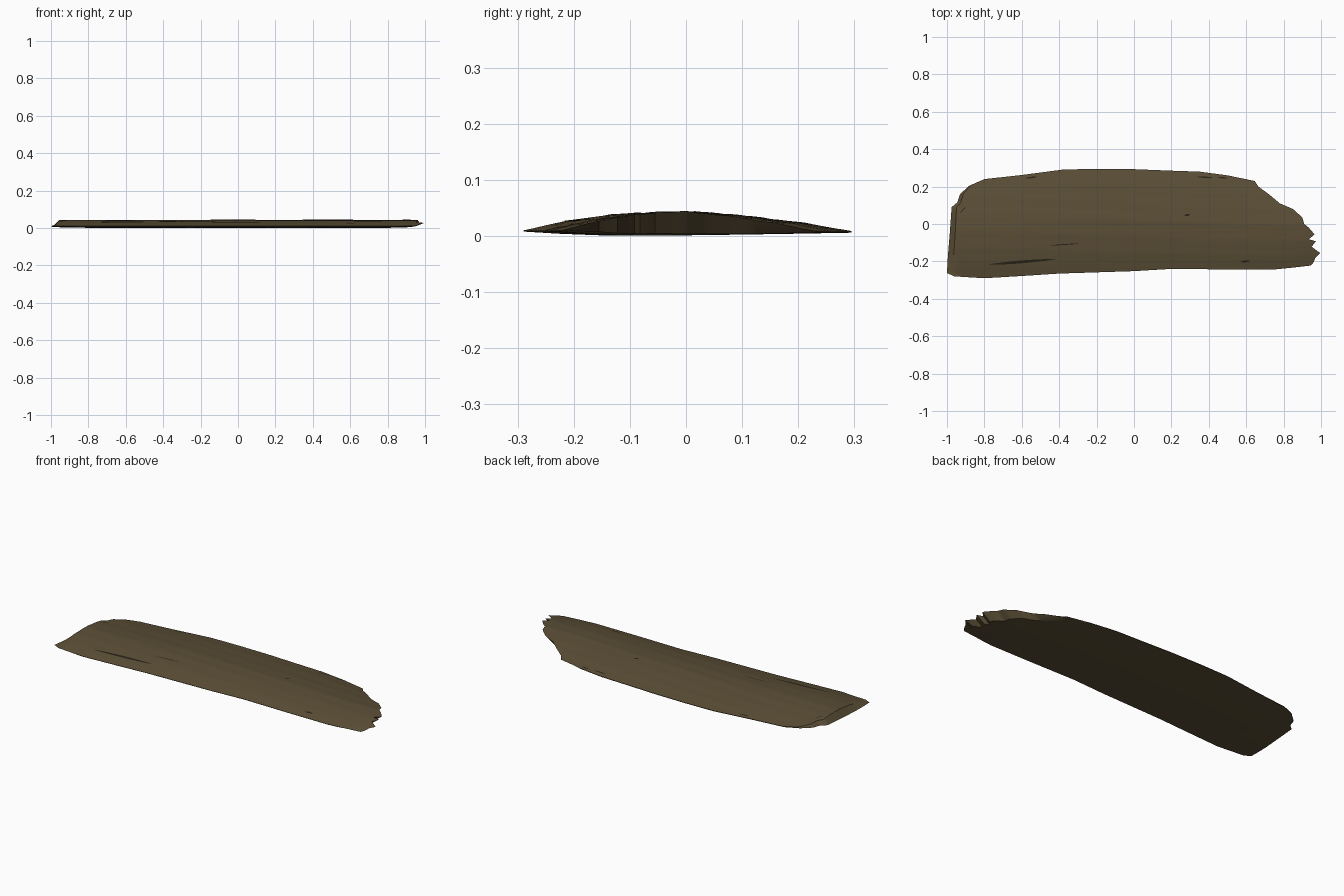
import bpy, bmesh, math

if "Cube" in bpy.data.objects:
    bpy.data.objects.remove(bpy.data.objects["Cube"])

def material(name, col):
    m = bpy.data.materials.new(name)
    m.diffuse_color = (*col, 1)
    m.use_nodes = True
    m.node_tree.nodes["Principled BSDF"].inputs["Base Color"].default_value = m.diffuse_color
    return m

wood = material("weathered brown", (0.105, 0.077, 0.037))
dark = material("dark crack", (0.022, 0.017, 0.009))

def interp(x, pts):
    if x <= pts[0][0]:
        return pts[0][1]
    for (a, p), (b, q) in zip(pts, pts[1:]):
        if x <= b:
            return p + (q - p) * (x - a) / (b - a)
    return pts[-1][1]

# Long edges, left end and splintered right end (plan view)
LOW = [(-1, -.262), (-.96, -.28), (-.8, -.29), (-.6, -.278), (-.4, -.265), (0, -.252),
       (.2, -.24), (.5, -.243), (.75, -.243), (.86, -.232), (.945, -.222)]
HIGH = [(-.8, .24), (-.6, .262), (-.38, .291), (-.2, .295), (0, .293), (.2, .285),
        (.35, .28), (.5, .26), (.645, .23)]
RIGHT = [(.96, -.205), (.97, -.18), (.995, -.155), (.95, -.122), (.972, -.092), (.935, -.082),
         (.965, -.055), (.935, -.02), (.91, 0), (.9, .035), (.85, .08), (.78, .11),
         (.72, .16), (.665, .2)]
LEFT = [(-.88, .205), (-.93, .16), (-.945, .115), (-.975, .09), (-.985, -.05), (-.995, -.17)]
OUTLINE = LOW + RIGHT + HIGH[::-1] + LEFT

# Cross-section heights over normalised width
TOP = [(-1, .010), (-.82, .021), (-.65, .030), (-.45, .037), (-.25, .042), (0, .0435),
       (.2, .0395), (.45, .032), (.7, .0235), (.85, .016), (1, .009)]
BOTTOM = [(-1, .008), (-.75, .004), (-.45, .001), (0, .0015), (.5, .0035), (1, .006)]

def across(x, y):
    lo, hi = interp(x, LOW), interp(x, HIGH)
    return 2 * (y - lo) / (hi - lo) - 1

def grain(x, y):
    return .0007 * math.sin(70 * y + 2 * math.sin(2 * x)) + .0005 * math.sin(160 * y + 3 * x)

def top_z(x, y):
    t = across(x, y)
    return interp(t, TOP) + grain(x, y) * max(0, 1 - t * t)

def bottom_z(x, y):
    t = across(x, y)
    return interp(t, BOTTOM) + .004 * max(0, (abs(x) - .8) / .2)

def right_edge(y):
    return interp(y, [(-.1, .97), (0, .91), (.23, .65)])

def finish(bm, name, mat, angle):
    me = bpy.data.meshes.new(name)
    bm.to_mesh(me)
    bm.free()
    ob = bpy.data.objects.new(name, me)
    bpy.context.collection.objects.link(ob)
    me.materials.append(mat)
    bpy.ops.object.select_all(action='DESELECT')
    ob.select_set(True)
    bpy.context.view_layer.objects.active = ob
    bpy.ops.object.shade_smooth_by_angle(angle=angle)
    return ob

# Wood slab: outline cut into a grid, domed on top, nearly flat below
bm = bmesh.new()
bm.faces.new([bm.verts.new((x, y, 0)) for x, y in OUTLINE])
def slice_at(co, no):
    bmesh.ops.bisect_plane(bm, geom=bm.verts[:] + bm.edges[:] + bm.faces[:],
                           plane_co=co, plane_no=no, dist=1e-5)
for i in range(-24, 25):
    slice_at((i * .04 + .003, 0, 0), (1, 0, 0))
for i in range(-19, 20):
    slice_at((0, i * .015 + .001, 0), (0, 1, 0))
rim = [e for e in bm.edges if e.is_boundary]
faces = bm.faces[:]
upper = bm.verts[:]
lower = {v: bm.verts.new(v.co) for v in upper}
for f in faces:
    bm.faces.new([lower[v] for v in reversed(f.verts)])
for e in rim:
    a, b = e.verts
    bm.faces.new((a, b, lower[b], lower[a]))
for v in upper:
    w = lower[v]
    x, y, _ = v.co
    v.co.z, w.co.z = top_z(x, y), bottom_z(x, y)
    # left end slopes out below, right end is undercut
    v.co.x += .03 * min(1, max(0, (-.86 - x) / .13))
    w.co.x -= .05 * min(1, max(0, (x - right_edge(y) + .15) / .15))
bmesh.ops.recalc_face_normals(bm, faces=bm.faces[:])
finish(bm, "wood_slab", wood, math.radians(35))

# Cracks: thin lens-shaped plates lying on the bark surface
def crack(name, x0, y0, x1, y1, width):
    b = bmesh.new()
    n = 10
    rows = []
    for i in range(n + 1):
        s = i / n
        x, y = x0 + (x1 - x0) * s, y0 + (y1 - y0) * s
        h = width / 2 * math.sin(math.pi * s) ** .8 + .0006
        rows.append([b.verts.new((x, y + d, top_z(x, y + d) + .001)) for d in (-h, 0, h)])
    for p, q in zip(rows, rows[1:]):
        for k in (0, 1):
            b.faces.new((p[k], q[k], q[k + 1], p[k + 1]))
    finish(b, name, dark, math.radians(60))

CRACKS = [(-.78, -.217, -.42, -.188, .014), (-.68, -.205, -.52, -.198, .012),
          (.57, -.202, .62, -.198, .01), (.27, .046, .3, .05, .01),
          (-.58, .245, -.52, .252, .006), (.34, .252, .42, .248, .006),
          (.45, .25, .5, .244, .006), (-.45, -.115, -.3, -.105, .004),
          (-.93, .06, -.9, .09, .006)]
for i, c in enumerate(CRACKS):
    crack(f"crack_{i + 1}", *c)
